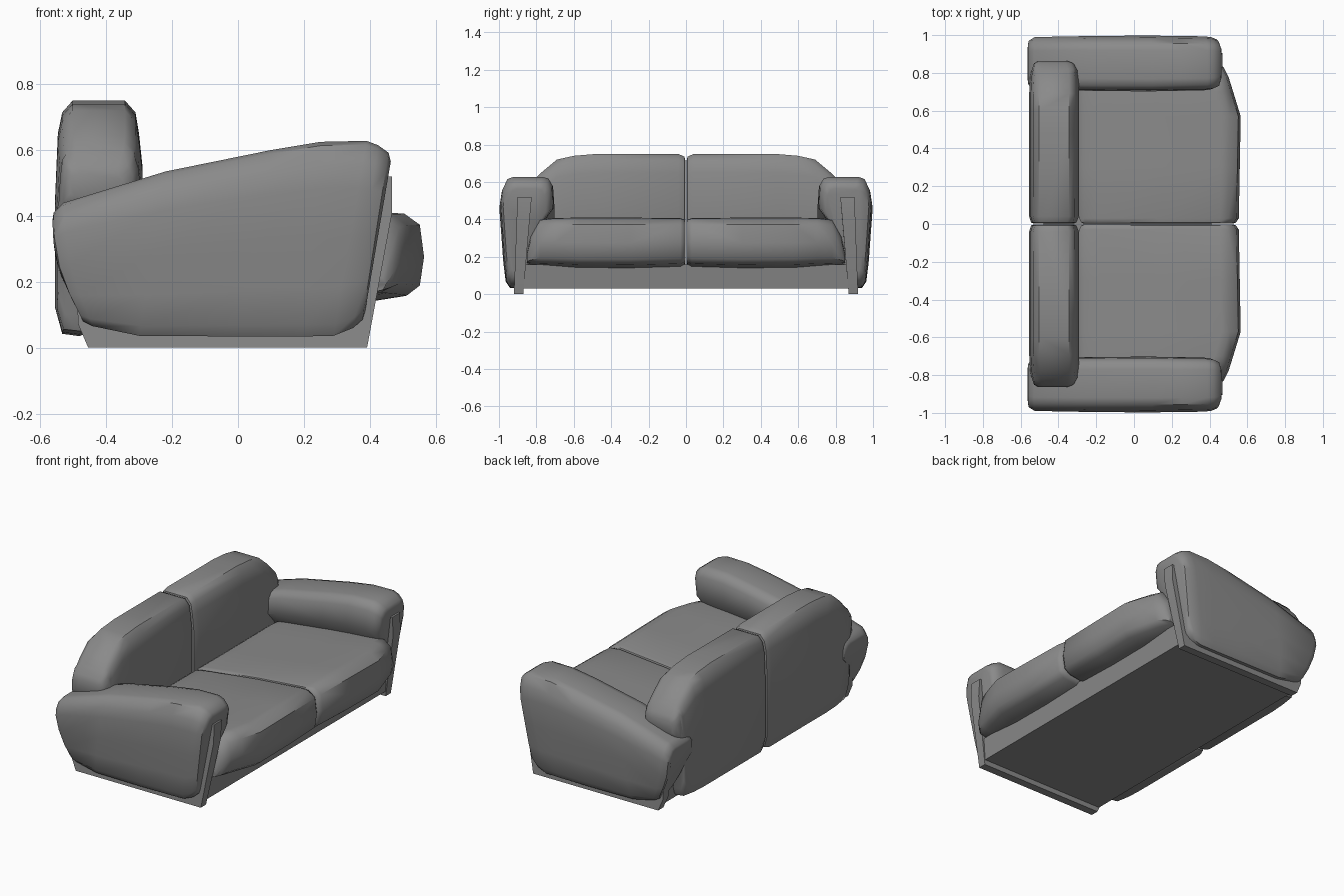
import bpy, bmesh, math

# Dark grey upholstery
fabric = bpy.data.materials.new("dark_grey")
fabric.diffuse_color = (.255, .255, .255, 1)


def loft(name, rings, mirror=True):
    """Skin closed rings of 3D points, cap the ends, mirror across y."""
    bm = bmesh.new()
    vs = [[bm.verts.new(p) for p in r] for r in rings]
    n = len(rings[0])
    for a, b in zip(vs, vs[1:]):
        for i in range(n):
            j = (i + 1) % n
            bm.faces.new((a[i], a[j], b[j], b[i]))
    bm.faces.new(vs[0])
    bm.faces.new(vs[-1])
    bmesh.ops.recalc_face_normals(bm, faces=bm.faces)
    me = bpy.data.meshes.new(name)
    bm.to_mesh(me)
    bm.free()
    me.materials.append(fabric)
    ob = bpy.data.objects.new(name, me)
    bpy.context.collection.objects.link(ob)
    if mirror:
        m = ob.modifiers.new("mirror", 'MIRROR')
        m.use_axis = (False, True, False)
        m.use_mirror_merge = False
    bpy.ops.object.select_all(action='DESELECT')
    ob.select_set(True)
    bpy.context.view_layer.objects.active = ob
    bpy.ops.object.shade_smooth_by_angle(angle=math.radians(45))
    return ob


def cushion(name, profile, stations):
    """Fit a unit x/z profile into a box (x0, x1, z0, z1) at each y."""
    return loft(name, [[(x0 + (x1 - x0) * u, y, z0 + (z1 - z0) * v) for u, v in profile]
                       for y, x0, x1, z0, z1 in stations])


# Seat cushions, sloping down to the back, tapering at the outer front corner
seat_profile = [(0, .02), (0, .62), (.03, .69), (.12, .73), (.5, .88), (.88, .995), (.93, .985),
                (.985, .86), (1, .5), (.985, .18), (.94, .07), (.82, .01), (.05, 0)]
cushion("seat_cushions", seat_profile, [
    (.002, -.265, .525, .17, .385),
    (.008, -.28, .54, .155, .40),
    (.03, -.29, .555, .145, .408),
    (.30, -.29, .56, .138, .411),
    (.57, -.29, .565, .140, .411),
    (.70, -.29, .525, .145, .409),
    (.78, -.29, .50, .148, .40),
    (.83, -.28, .475, .155, .31),
    (.85, -.26, .45, .165, .22)])

# Back cushions, sloping down and overhanging the arms at the outer end
back_profile = [(0, .12), (0, .6), (.03, .86), (.08, .95), (.2, 1), (.8, 1), (.92, .95),
                (.96, .86), (1, .72), (1, .3), (.8, .1), (.28, 0), (.08, .01)]
cushion("back_cushions", back_profile, [
    (.002, -.53, -.32, .07, .71),
    (.008, -.545, -.305, .045, .735),
    (.04, -.555, -.292, .035, .75),
    (.48, -.555, -.29, .035, .75),
    (.60, -.555, -.29, .035, .74),
    (.69, -.555, -.29, .04, .72),
    (.78, -.55, -.292, .05, .645),
    (.80, -.546, -.296, .10, .625),
    (.82, -.54, -.302, .40, .60),
    (.85, -.53, -.32, .43, .56),
    (.862, -.51, -.35, .46, .53)])

# Padded arms: y/z section swept back to front, ends slanted, rear bulging
arm_profile = [(.87, 0), (.94, 0), (.962, .06), (.975, .25), (.985, .5), (.995, .76),
               (.984, .88), (.955, .98), (.92, 1), (.77, 1), (.735, .985), (.712, .92),
               (.705, .72), (.765, .58), (.80, .4), (.83, .2)]
arm_stations = [  # bottom x, bottom z, top x, top z, width scale, bulge
    (-.475, .10, -.563, .39, .66, .027),
    (-.47, .08, -.56, .41, .82, .027),
    (-.44, .065, -.53, .44, .96, .025),
    (-.30, .036, -.22, .535, 1, 0),
    (.0, .034, .10, .60, 1.02, 0),
    (.20, .034, .25, .625, 1, 0),
    (.29, .036, .39, .628, .99, 0),
    (.35, .06, .425, .615, .96, 0),
    (.378, .085, .457, .592, .87, 0),
    (.386, .11, .464, .565, .70, 0)]
loft("arms", [[(xb + (xt - xb) * v - b * math.sin(math.pi * v), .86 + (y - .86) * s,
                zb + (zt - zb) * v) for y, v in arm_profile]
              for xb, zb, xt, zt, s, b in arm_stations])

# Slab legs inside each arm, wider at the top
leg_profile = [(-.455, 0, .87, .92), (.392, 0, .87, .92), (.468, .41, .835, .905),
               (.468, .52, .825, .90), (.3, .52, .825, .90), (-.5, .34, .84, .905),
               (-.485, .07, .865, .918)]
loft("leg_panels", [[(x, (a, b)[k], z) for x, z, a, b in leg_profile] for k in (0, 1)])

# Base platform
loft("base", [[(-.465, y, .03), (.392, y, .03), (.41, y, .16), (-.48, y, .16)]
              for y in (-.88, .88)], mirror=False)
